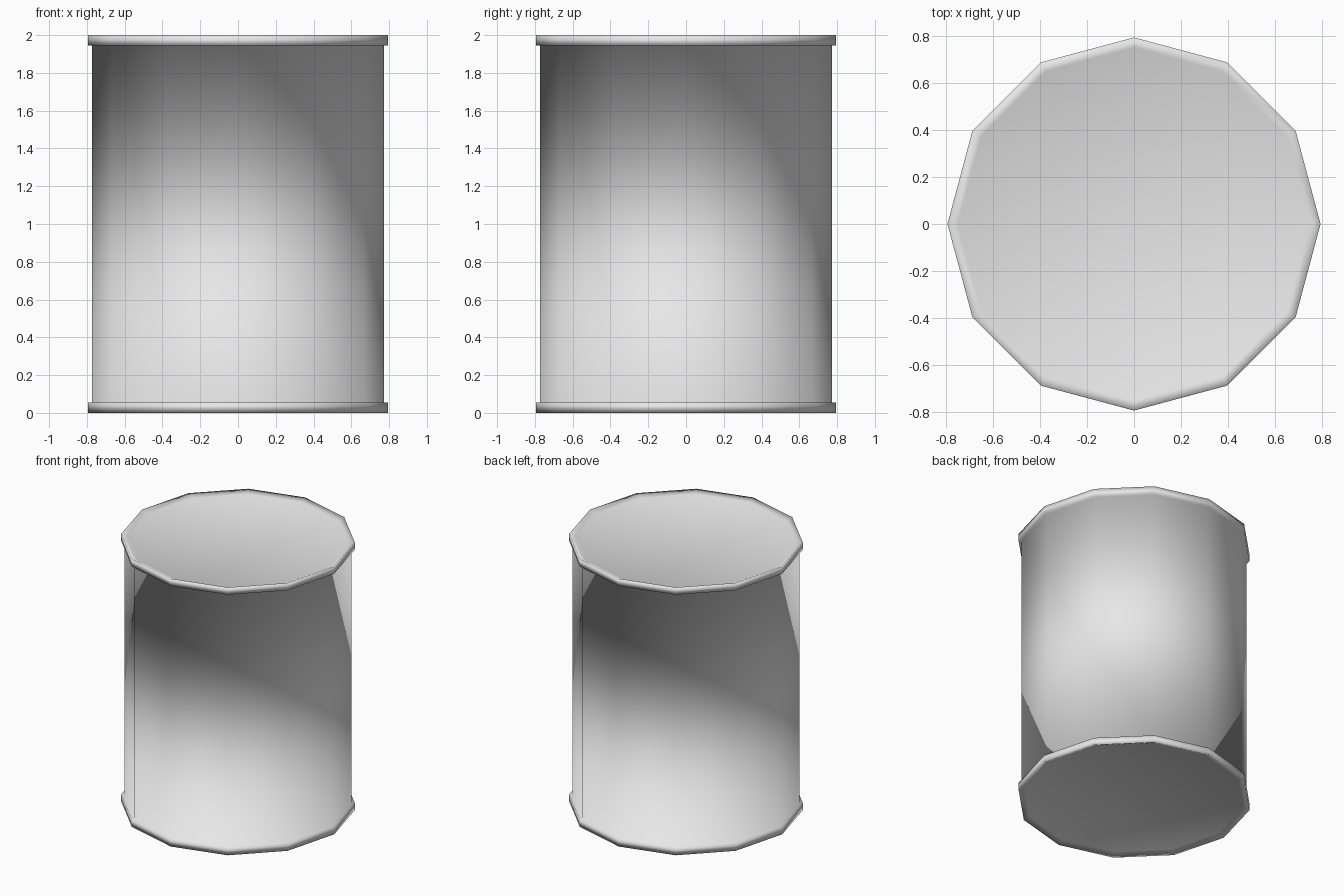
import bpy
import bmesh
from math import cos, sin, tau

cube = bpy.data.objects.get("Cube")
if cube:
    bpy.data.objects.remove(cube, do_unlink=True)

SIDES = 12
HEIGHT = 2.0
RIM_HEIGHT = 0.055
RIM_RADIUS = 0.793
WALL_RADIUS = 0.772
LID_RADIUS = 0.75
LID_DEPTH = 0.02

# Single grey finish
grey = bpy.data.materials.new("plain_grey")
grey.use_nodes = True
color = (0.8, 0.8, 0.8, 1.0)
grey.diffuse_color = color
grey.node_tree.nodes["Principled BSDF"].inputs["Base Color"].default_value = color

# Half profile: recessed base, lower rim and start of the wall
lower = [
    (LID_RADIUS, LID_DEPTH),
    (RIM_RADIUS, 0.0),
    (RIM_RADIUS, RIM_HEIGHT),
    (WALL_RADIUS, RIM_HEIGHT),
]
# The upper half mirrors the lower half
profile = lower + [(r, HEIGHT - z) for r, z in reversed(lower)]

# Sweep the profile into rings, bridge them and close both ends
bm = bmesh.new()
rings = [
    [bm.verts.new((r * cos(tau * i / SIDES), r * sin(tau * i / SIDES), z))
     for i in range(SIDES)]
    for r, z in profile
]
for below, above in zip(rings, rings[1:]):
    for i in range(SIDES):
        j = (i + 1) % SIDES
        bm.faces.new((below[i], below[j], above[j], above[i]))
bm.faces.new(list(reversed(rings[0])))
bm.faces.new(rings[-1])

# Soft shading runs over the whole drum, including the rims
for face in bm.faces:
    face.smooth = True
bmesh.ops.recalc_face_normals(bm, faces=bm.faces)

mesh = bpy.data.meshes.new("drum")
bm.to_mesh(mesh)
bm.free()
mesh.materials.append(grey)
drum = bpy.data.objects.new("drum", mesh)
bpy.context.collection.objects.link(drum)
